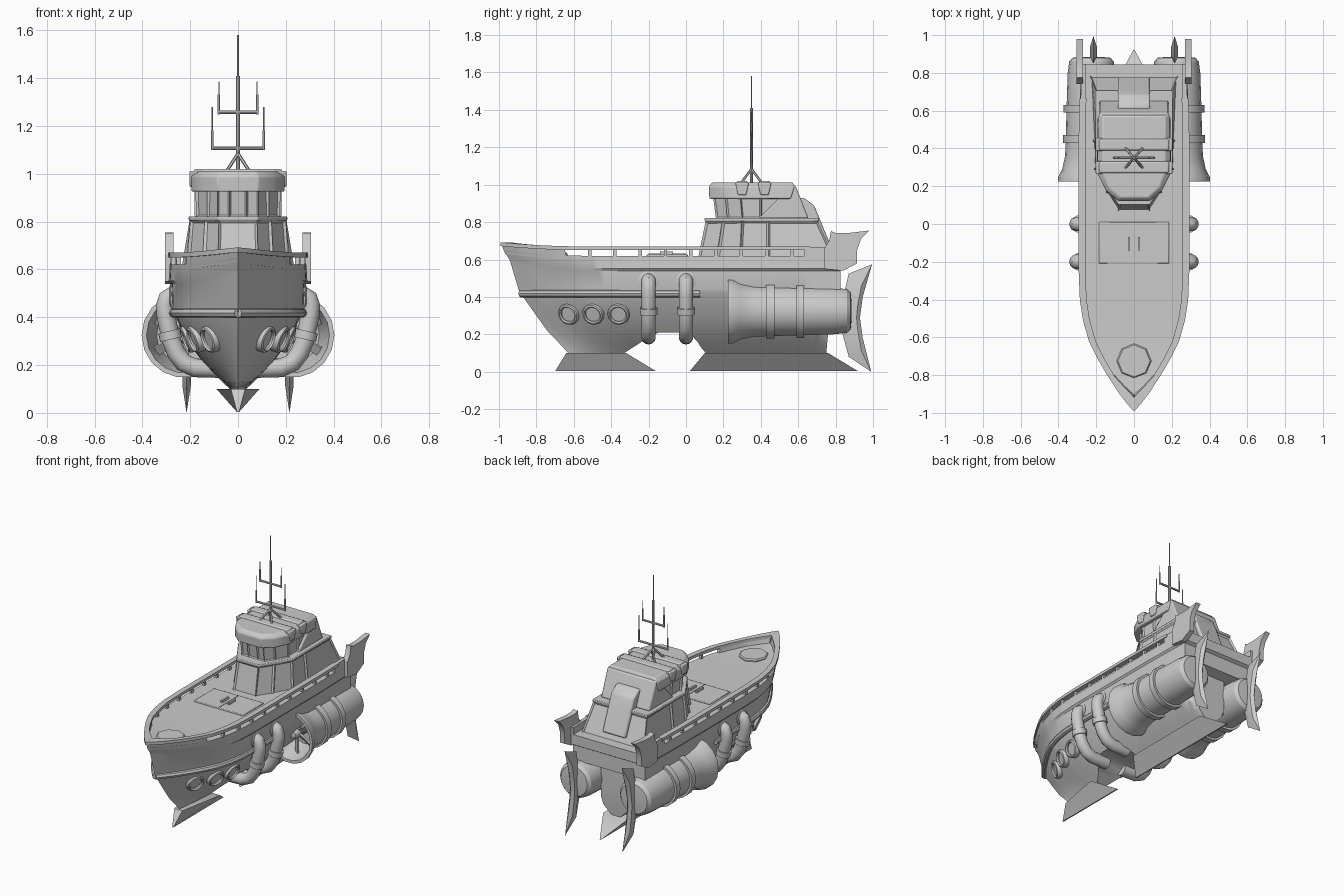
import bpy, bmesh
from math import sin, cos, pi, radians
from mathutils import Vector, Matrix

if "Cube" in bpy.data.objects:
    bpy.data.objects.remove(bpy.data.objects["Cube"])


def finish(name, bm, mirror=False, bevel=0):
    bmesh.ops.remove_doubles(bm, verts=bm.verts, dist=0.0005)
    bmesh.ops.recalc_face_normals(bm, faces=bm.faces)
    me = bpy.data.meshes.new(name)
    bm.to_mesh(me)
    bm.free()
    ob = bpy.data.objects.new(name, me)
    bpy.context.collection.objects.link(ob)
    if bevel:
        m = ob.modifiers.new("bevel", 'BEVEL')
        m.width, m.segments = bevel, 2
    if mirror:
        ob.modifiers.new("mirror", 'MIRROR').use_mirror_merge = False
    return ob


def loft(name, rings, caps=(True, True), mirror=False, bevel=0, inset=0, wrap=False):
    bm = bmesh.new()
    vs = [[bm.verts.new(p) for p in r] for r in rings]
    n, sides = len(rings[0]), []
    for a, b in zip(vs, vs[1:] + vs[:1] if wrap else vs[1:]):
        for i in range(n):
            j = (i + 1) % n
            sides.append(bm.faces.new((a[i], a[j], b[j], b[i])))
    if caps[0]:
        bm.faces.new(vs[0])
    if caps[1]:
        bm.faces.new(vs[-1])
    if inset:
        bmesh.ops.recalc_face_normals(bm, faces=bm.faces)
        bmesh.ops.inset_individual(bm, faces=sides, thickness=inset, depth=-0.01)
    return finish(name, bm, mirror, bevel)


def box(name, lo, hi, **k):
    (a, b, c), (d, e, f) = lo, hi
    return loft(name, [[(a, b, z), (d, b, z), (d, e, z), (a, e, z)] for z in (c, f)], **k)


def plate(name, yz, x0, x1, **k):
    return loft(name, [[(x, y, z) for y, z in yz] for x in (x0, x1)], **k)


def lathe(name, prof, centre, axis, n=16, closed=False, **k):
    q = Vector(axis).to_track_quat('Z', 'Y')
    rings = [[Vector(centre) + q @ Vector((r * cos(2 * pi * i / n), r * sin(2 * pi * i / n), h))
              for i in range(n)] for r, h in prof]
    c = not closed
    return loft(name, rings, (c, c), wrap=closed, **k)


def tube(name, path, r, n=12, ref=(0, 1, 0), **k):
    P, rings = [Vector(p) for p in path], []
    for i, p in enumerate(P):
        t = P[min(i + 1, len(P) - 1)] - P[max(i - 1, 0)]
        u = t.cross(Vector(ref)).normalized()
        v = t.cross(u).normalized()
        rings.append([p + r * (cos(2 * pi * j / n) * u + sin(2 * pi * j / n) * v) for j in range(n)])
    return loft(name, rings, **k)


def cabin(name, levels, **k):
    return loft(name, [[(x, y, z) for x, y in h] + [(-x, y, z) for x, y in reversed(h)]
                       for z, h in levels], **k)


def interp(tab, x):
    x = min(max(x, tab[0][0]), tab[-1][0])
    for a, b in zip(tab, tab[1:]):
        if x <= b[0]:
            f = (x - a[0]) / (b[0] - a[0])
            return [p + f * (q - p) for p, q in zip(a[1:], b[1:])]


# Hull lines: height, bow y, stern y, half width
LINES = [(.10, -.63, .75, .035), (.155, -.68, .755, .093), (.21, -.735, .76, .145), (.3, -.80, .76, .212),
         (.42, -.885, .76, .27), (.44, -.895, .825, .277), (.54, -.94, .825, .28), (.552, -.945, .845, .29),
         (.62, -.975, .845, .286), (.70, -1.0, .85, .287)]
PLAN = [(0, 0), (.05, .25), (.1, .46), (.15, .65), (.2, .81), (.26, .92), (.32, .98), (.4, 1), (.8, 1), (1, .97)]
KEEL = [(-.33, .10), (-.16, .21), (.03, .21), (.10, .10)]


def hull_pt(t, z):
    b, s, w = interp(LINES, z)
    y = b + t * (s - b)
    zz = max(z, interp(KEEL, y)[0])
    if zz > z:
        w = interp(LINES, zz)[2]
    if z < .43 and y > .6:  # narrow run between the engines
        w = min(w, interp([(.6, .28), (.75, .11)], y)[0])
    rise = max(0, 1 - t / .25) ** 2
    if z > .45:
        zz += rise * (.05 if z < .6 else .03)
    return Vector((w * interp(PLAN, t)[0], y, zz))


TS = [i / 60 for i in range(61)]
rings = []
for t in TS:
    half = [hull_pt(t, l[0]) for l in LINES[:-1]]
    rings.append(half + [Vector((-p.x, p.y, p.z)) for p in reversed(half)])
rings.append([Vector((0, p.y, p.z)) for p in rings[-1]])  # stepped transom
loft("hull", rings, (False, False))


def side_strip(name, ts, z0, z1, out, inn):
    rr = []
    for t in ts:
        lo, hi = hull_pt(t, z0), hull_pt(t, z1)
        hi.z = z1 + .022 * max(0, 1 - t / .25) ** 2
        rr.append([(max(0, p.x + d), p.y + (.05 * max(0, 1 - t / .1) if d < 0 else 0), p.z)
                   for p, d in ((lo, out), (hi, out), (hi, inn), (lo, inn))])
    return loft(name, rr, mirror=True)


# Gunwale rail, posts and solid bulwark ends
rr = []
for t in TS[:55]:
    p = hull_pt(t, .67)
    top = .67 + .022 * max(0, 1 - t / .25) ** 2
    yi = p.y + .05 * max(0, 1 - t / .1)
    xo, xi = p.x + (.006 if t else 0), max(0, p.x - .03)
    rr.append([(xo, p.y, top - .02), (xo, p.y, top), (xi, yi, top), (xi, yi, top - .02)])
loft("gunwale_rail", rr, mirror=True)
side_strip("bow_bulwark", TS[:12], .60, .668, 0, -.02)
side_strip("stern_bulwark", TS[53:], .60, .668, 0, -.025)
for i in range(9):
    p = hull_pt(.255 + i * .074, .64)
    box("rail_post", (p.x - .022, p.y - .009, .61), (p.x - .004, p.y + .009, .655), mirror=True)
tube("rub_rail", [hull_pt(t, .418) for t in TS[:36]], .02, 8, (0, 0, 1), mirror=True)

# Keel fins with a sharp lower edge
for nm, y0, y1, a, b, w0, w1 in (("front_keel", -.70, -.16, -.64, -.32, .03, .09),
                                 ("rear_keel", .02, .92, .10, .76, .09, .09)):
    loft(nm, [[(-.004, y0, .003), (.004, y0, .003), (.004, y1, .003), (-.004, y1, .003)],
              [(-w0, a, .10), (w0, a, .10), (w1, b, .10), (-w1, b, .10)]])

# Portholes set on the hull surface
for y in (-.625, -.495, -.36):
    b, s, w = interp(LINES, .31)
    t = (y - b) / (s - b)
    p = hull_pt(t, .31)
    nrm = (hull_pt(t + .02, .31) - hull_pt(t - .02, .31)).cross(hull_pt(t, .34) - hull_pt(t, .28)).normalized()
    if nrm.x < 0:
        nrm = -nrm
    nrm.z *= .6
    lathe("porthole_ring", [(.041, -.03), (.041, .014), (.047, .022), (.055, .018), (.059, .008), (.059, -.03)],
          p, nrm, 20, True, mirror=True)
    lathe("porthole_glass", [(.043, -.03), (.043, .006)], p, nrm, 20, mirror=True)

# Side pipes with collars
for y in (-.2, 0):
    path = [(.24, .49), (.275, .49), (.295, .478), (.304, .45), (.302, .41), (.292, .36), (.278, .30),
            (.258, .25), (.228, .21), (.18, .188), (.06, .185)]
    tube("side_pipe", [(x, y, z) for x, z in path], .039, 14, mirror=True)
    lathe("pipe_flange", [(.054, -.03), (.054, .01), (.046, .014)], (.272, y, .485), (1, 0, 0), mirror=True)
    lathe("pipe_collar", [(.047, -.018), (.047, .018)], (.284, y, .325), (.23, 0, 1), mirror=True)

# Engines: bell mouth, body, bands, fan
EC = (.225, 0, .325)
lathe("engine_body", [(.0, .40), (.115, .40), (.15, .25), (.158, .225), (.178, .225), (.176, .25), (.155, .29),
                      (.14, .36), (.136, .45), (.132, .62), (.126, .80), (.118, .86), (.10, .88), (.05, .885), (0, .885)],
      EC, (0, 1, 0), 18, mirror=True)
for y, w, r in ((.45, .022, .15), (.61, .02, .147)):
    lathe("engine_band", [(r - .02, y - w), (r, y - w), (r, y + w), (r - .02, y + w)], EC, (0, 1, 0), 18, mirror=True)
lathe("fan_hub", [(.0, .25), (.025, .26), (.035, .29), (.035, .41)], EC, (0, 1, 0), 12, mirror=True)
for i in range(6):
    m = Matrix.Translation((EC[0], .31, EC[2])) @ Matrix.Rotation(i * pi / 3, 4, 'Y')
    blade = box("fan_blade", (-.022, -.005, .02), (.022, .005, .135))
    blade.data.transform(m @ Matrix.Rotation(radians(35), 4, 'Z'))
    blade.modifiers.new("mirror", 'MIRROR')

# Rudders, diamond in section
RUD = [(.995, .575), (.87, .525), (.85, .44), (.835, .37), (.835, .21), (.87, .08), (.99, 0), (.945, .18),
       (.93, .29), (.945, .40)]
loft("rudder", [[(.215 + dx, .90 + (y - .90) * s, .29 + (z - .29) * s2) for y, z in RUD]
                for dx, s, s2 in ((-.018, .4, .6), (0, 1, 1), (.018, .4, .6))], mirror=True)

# Stern wings
plate("stern_wing", [(.74, .55), (.74, .66), (.765, .70), (.775, .752), (.80, .742), (.87, .742), (.98, .755),
                     (.935, .71), (.915, .65), (.915, .58), (.84, .54)], .27, .305, mirror=True)

# Deck hatches
box("deck_hatch", (-.185, -.21, .6), (.185, .01, .628), bevel=.004)
box("hatch_seam", (-.003, -.2, .62), (.003, 0, .631))
box("hatch_handle", (.02, -.14, .62), (.032, -.07, .643), mirror=True)
lathe("bow_hatch", [(.092, 0), (.092, .02), (.085, .028)], (0, -.725, .61), (0, 0, 1), 8)

# Lower cabin
cabin("lower_cabin", [(.61, [(.085, .065), (.15, .165), (.215, .29), (.22, .44), (.235, .79)]),
                      (.805, [(.08, .105), (.14, .195), (.2, .30), (.201, .44), (.203, .705)])], inset=.014)
cabin("cabin_ledge", [(z, [(.083, .1), (.205, .295), (.206, .71)]) for z in (.804, .822)], bevel=.004)
# Wheelhouse
cabin("wheelhouse", [(.82, [(.035, .16), (.085, .16), (.13, .22), (.175, .30), (.175, .40), (.175, .50)]),
                     (.935, [(.035, .145), (.085, .145), (.13, .21), (.178, .29), (.178, .40), (.178, .52)])], inset=.009)
cabin("wheelhouse_roof", [(.925, [(.085, .125), (.15, .18), (.195, .27), (.195, .56)]),
                          (.99, [(.085, .122), (.15, .18), (.195, .27), (.187, .58)]),
                          (1.012, [(.075, .14), (.135, .195), (.165, .28), (.165, .57)])], bevel=.006)
plate("wheelhouse_back", [(.39, .82), (.50, .93), (.56, 1.0), (.585, .995), (.655, .82)], -.182, .182, bevel=.008)
plate("rear_casing", [(.55, .80), (.58, .93), (.63, .93), (.685, .89), (.71, .83), (.78, .66), (.68, .62)],
      -.085, .085, bevel=.01)
# Roof bars and side lamps
for y in (.30, .42):
    box("roof_bar", (-.185, y - .03, .99), (.185, y + .03, 1.02), bevel=.008)
    loft("roof_lamp", [[(.165, y - w, z), (.203, y - w, z), (.203, y + w, z), (.165, y + w, z)]
                       for z, w in ((.945, .022), (1.012, .036))], mirror=True, bevel=.006)

# Mast, yards and aerials
def rod(name, a, b, r, n=8, **k):
    vertical = abs(a[2] - b[2]) > .01
    return tube(name, [a, b], r, n, (0, 1, 0) if vertical else (0, 0, 1), **k)


rod("mast", (0, .35, 1.0), (0, .35, 1.41), .0085)
rod("mast_tip", (0, .35, 1.40), (0, .35, 1.58), .004, 6)
for z, x, top in ((1.107, .108, 1.28), (1.257, .08, 1.385)):
    rod("yard", (-x, .35, z), (x, .35, z), .007)
    rod("aerial", (x, .35, z - .008), (x, .35, z + .075), .0055, 6, mirror=True)
    rod("aerial_tip", (x, .35, z + .07), (x, .35, top), .0025, 6, mirror=True)
for dy in (-.055, .055):
    rod("mast_strut", (.048, .35 + dy, 1.01), (0, .35, 1.085), .007, 6, mirror=True)

# Shading
for ob in bpy.data.objects:
    ob.select_set(True)
    bpy.context.view_layer.objects.active = ob
bpy.ops.object.shade_smooth_by_angle(angle=radians(32))
